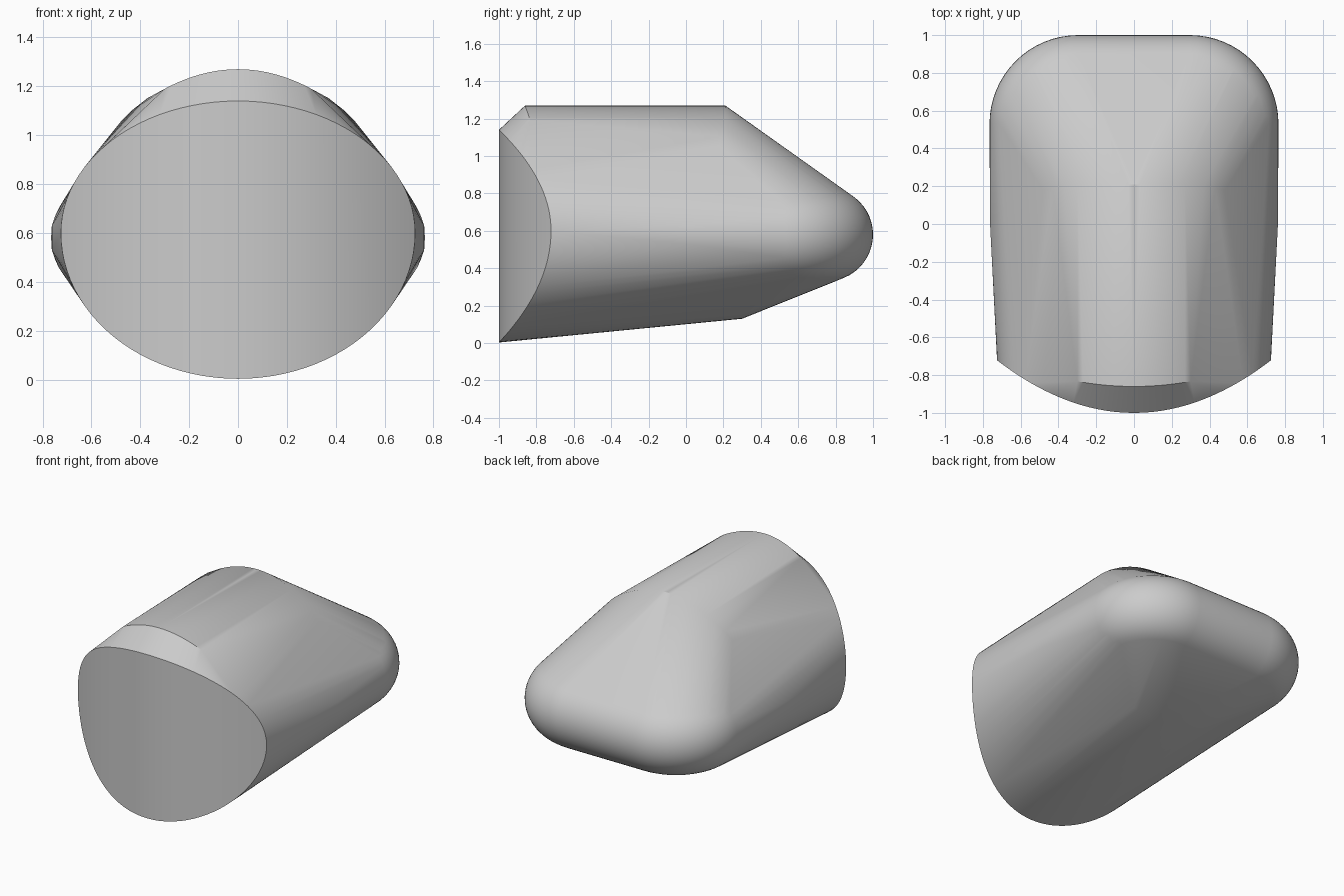
import bpy, bmesh
from math import sin, cos, pi

if "Cube" in bpy.data.objects:
    bpy.data.objects.remove(bpy.data.objects["Cube"])

points = []

def add(x, y, z):
    points.extend([(x, y, z), (-x, y, z)])

# Front rim: oval outline wrapped on a gently bowed front
for i in range(25):
    a = pi / 2 * i / 24
    x = 0.725 * cos(a)
    y = -1 + 0.53 * x * x
    add(x, y, 0.6 + 0.54 * sin(a))
    add(x, y, 0.6 - 0.597 * sin(a))

# Arched roof, running from the front bevel to the rear slope
for i in range(11):
    x = 0.3 * i / 10
    z = 1.27 - 0.89 * x * x
    add(x, -0.86 + 0.3 * x * x, z)
    add(x, 0.21, z)
add(0.37, 0.2, 1.152)
add(0.43, 0.19, 1.105)
add(0.48, 0.18, 1.055)

# Underside crease and widest side points
for i in range(9):
    x = 0.25 * i / 8
    add(x, 0.3, 0.13 + 0.4 * x * x)
for z in (0.53, 0.58, 0.63):
    add(0.762, 0.0, z)

# Rounded rear: quarter torus at each rear corner
for i in range(17):
    a = pi / 2 * i / 16
    for j in range(25):
        b = -pi / 2 + pi * j / 24
        r = 0.22 + 0.25 * cos(b)
        add(0.295 + r * cos(a), 0.53 + r * sin(a), 0.58 + 0.25 * sin(b))

# Wrap one convex skin around the guide profiles
bm = bmesh.new()
for p in points:
    bm.verts.new(p)
bmesh.ops.remove_doubles(bm, verts=bm.verts[:], dist=0.0005)
bmesh.ops.convex_hull(bm, input=bm.verts[:])
bmesh.ops.delete(bm, geom=[v for v in bm.verts if not v.link_faces], context='VERTS')
bmesh.ops.recalc_face_normals(bm, faces=bm.faces[:])
mesh = bpy.data.meshes.new("rounded_shell")
bm.to_mesh(mesh)
bm.free()
shell = bpy.data.objects.new("rounded_shell", mesh)
bpy.context.collection.objects.link(shell)
bpy.context.view_layer.objects.active = shell
shell.select_set(True)
bpy.ops.object.shade_smooth_by_angle(angle=0.6)
